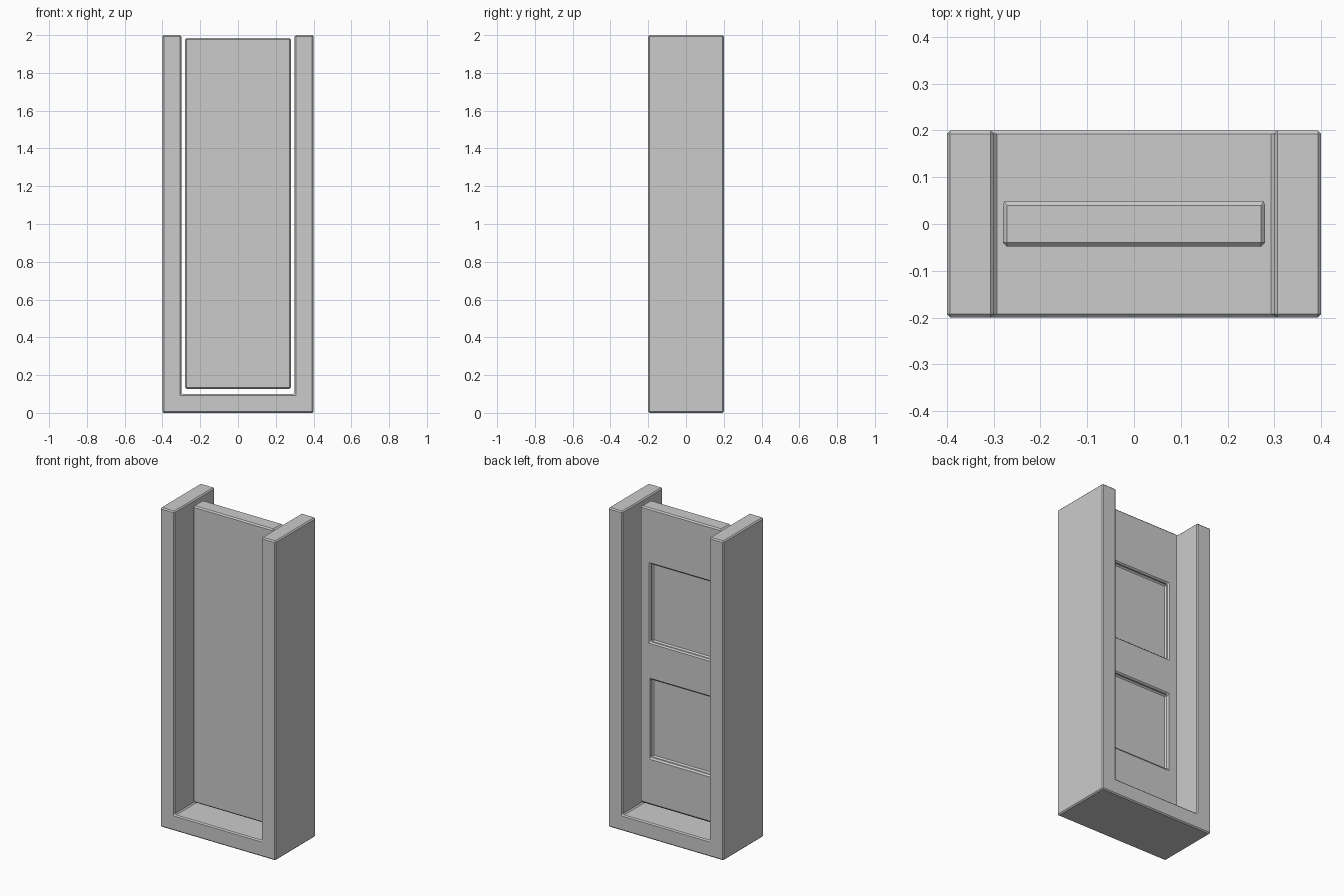
import bpy

if "Cube" in bpy.data.objects:
    bpy.data.objects.remove(bpy.data.objects["Cube"])


def add_mesh(name, verts, faces):
    mesh = bpy.data.meshes.new(name)
    mesh.from_pydata(verts, [], faces)
    obj = bpy.data.objects.new(name, mesh)
    bpy.context.collection.objects.link(obj)
    return obj


def extrude_profile(name, profile, y0, y1):
    """Solid from a counter-clockwise (x, z) outline, extruded from y0 (front) to y1 (back)."""
    n = len(profile)
    verts = [(x, y, z) for y in (y0, y1) for x, z in profile]
    faces = [list(range(n)), list(range(2 * n - 1, n - 1, -1))]
    faces += [(i, i + n, (i + 1) % n + n, (i + 1) % n) for i in range(n)]
    return add_mesh(name, verts, faces)


def rectangle(half_width, z0, z1):
    return [(-half_width, z0), (half_width, z0), (half_width, z1), (-half_width, z1)]


def chamfer(obj, width):
    mod = obj.modifiers.new("chamfer", 'BEVEL')
    mod.width = width
    mod.segments = 1
    mod.limit_method = 'ANGLE'


# U-shaped surround, open at the top
right_half = [(0.4, 0.0), (0.4, 2.0), (0.3, 2.0), (0.3, 0.1)]
left_half = [(-x, z) for x, z in reversed(right_half)]
frame = extrude_profile("frame", right_half + left_half, -0.2, 0.2)
chamfer(frame, 0.007)

# Door slab floating inside the surround
door = extrude_profile("door_panel", rectangle(0.28, 0.127, 1.985), -0.048, 0.048)

# Two rectangular recesses in the back of the door
for label, centre_z in (("lower", 0.669), ("upper", 1.392)):
    outline = rectangle(0.215, centre_z - 0.245, centre_z + 0.245)
    cutter = extrude_profile(label + "_recess_cutter", outline, 0.022, 0.1)
    cutter.hide_render = True
    cutter.display_type = 'WIRE'
    cut = door.modifiers.new(label + "_recess", 'BOOLEAN')
    cut.operation = 'DIFFERENCE'
    cut.solver = 'EXACT'
    cut.object = cutter
chamfer(door, 0.008)
